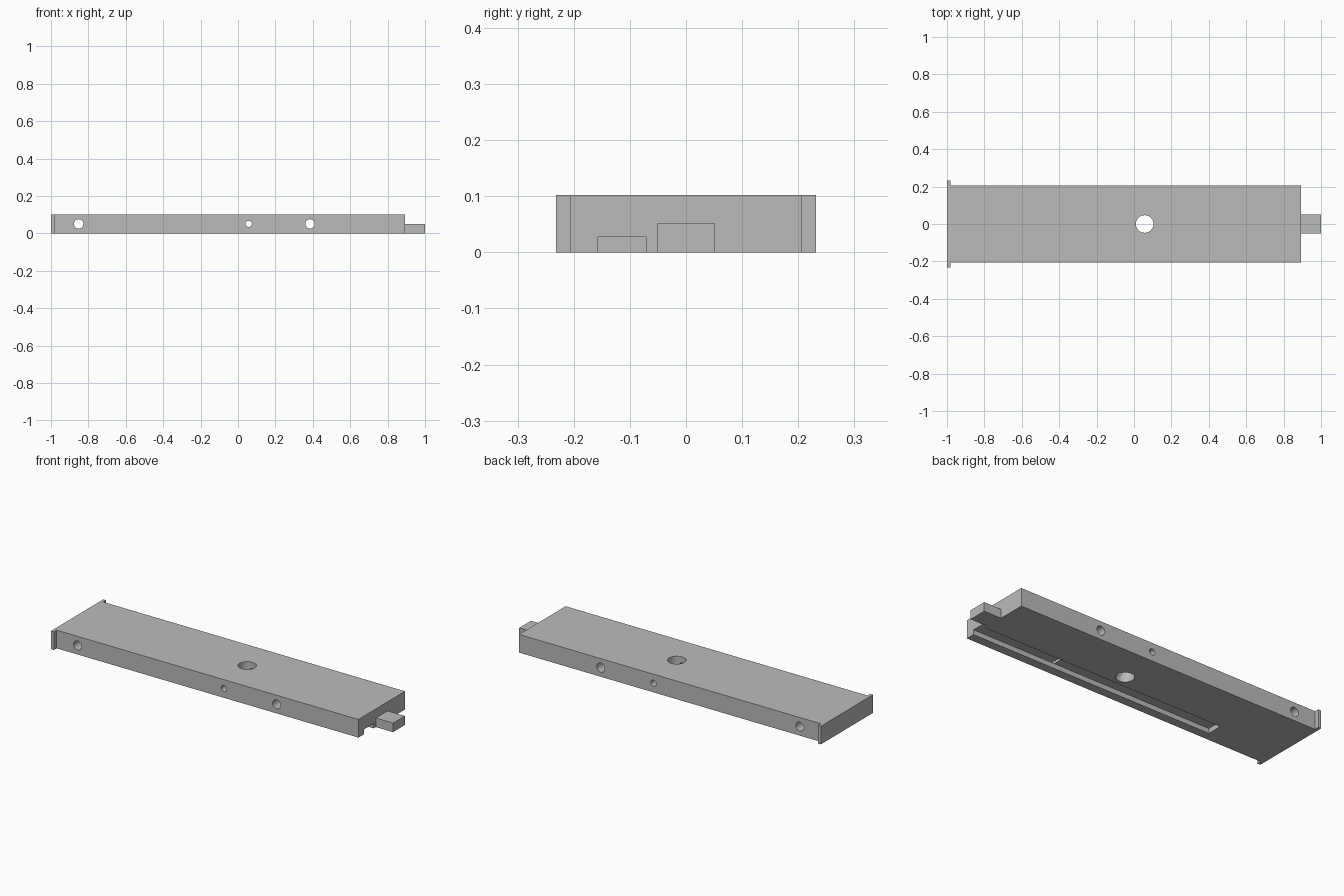
import bpy, bmesh, math
from mathutils import Matrix, Vector

default = bpy.data.objects.get("Cube")
if default:
    bpy.data.objects.remove(default, do_unlink=True)

grey = bpy.data.materials.new("plain grey")
grey.use_nodes = True
colour = (0.5, 0.5, 0.5, 1)
grey.diffuse_color = colour
grey.node_tree.nodes["Principled BSDF"].inputs["Base Color"].default_value = colour

HEIGHT = 0.102
HALF_WIDTH = 0.207
FLANGE_HALF = 0.232
BODY_END = 0.893


def add_object(name, bm):
    mesh = bpy.data.meshes.new(name)
    bm.to_mesh(mesh)
    bm.free()
    mesh.materials.append(grey)
    obj = bpy.data.objects.new(name, mesh)
    bpy.context.collection.objects.link(obj)
    return obj


def box(name, low, high):
    low, high = Vector(low), Vector(high)
    bm = bmesh.new()
    bmesh.ops.create_cube(bm, size=1, matrix=Matrix.Translation((low + high) / 2)
                          @ Matrix.Diagonal((*(high - low), 1)))
    return add_object(name, bm)


def drill(name, centre, radius, rotation):
    bm = bmesh.new()
    bmesh.ops.create_cone(bm, cap_ends=True, segments=48, radius1=radius,
                          radius2=radius, depth=1,
                          matrix=Matrix.Translation(centre) @ rotation)
    return add_object(name, bm)


def combine(target, tool, operation):
    mod = target.modifiers.new(tool.name, 'BOOLEAN')
    mod.operation = operation
    mod.solver = 'EXACT'
    mod.object = tool
    bpy.context.view_layer.objects.active = target
    bpy.ops.object.modifier_apply(modifier=mod.name)
    bpy.data.objects.remove(tool, do_unlink=True)


# Plank with thin end flanges, extruded from its plan outline
half = [(BODY_END, HALF_WIDTH), (-0.982, HALF_WIDTH), (-0.982, FLANGE_HALF), (-1, FLANGE_HALF)]
outline = half + [(x, -y) for x, y in reversed(half)]
bm = bmesh.new()
base = bm.faces.new([bm.verts.new((x, y, 0)) for x, y in outline])
top = bmesh.ops.extrude_face_region(bm, geom=[base])["geom"]
bmesh.ops.translate(bm, vec=(0, 0, HEIGHT),
                    verts=[v for v in top if isinstance(v, bmesh.types.BMVert)])
bmesh.ops.recalc_face_normals(bm, faces=bm.faces)
plank = add_object("plank", bm)

# Tongue on the right end
combine(plank, box("tongue", (0.85, -0.052, 0), (1, 0.052, 0.051)), 'UNION')

# Groove under the front half, open at the right end
combine(plank, box("groove", (-0.61, -0.157, -0.1), (1.1, -0.071, 0.027)), 'DIFFERENCE')

# Vertical hole and cross holes, all through
combine(plank, drill("vertical_hole", (0.057, 0, 0.05), 0.047, Matrix()), 'DIFFERENCE')
sideways = Matrix.Rotation(math.pi / 2, 4, 'X')
for x, radius in ((-0.852, 0.025), (0.057, 0.017), (0.385, 0.025)):
    combine(plank, drill("cross_hole", (x, 0, 0.051), radius, sideways), 'DIFFERENCE')

# Smooth hole walls, sharp edges elsewhere
bpy.ops.object.select_all(action='DESELECT')
plank.select_set(True)
bpy.context.view_layer.objects.active = plank
bpy.ops.object.shade_smooth_by_angle(angle=math.radians(30))
